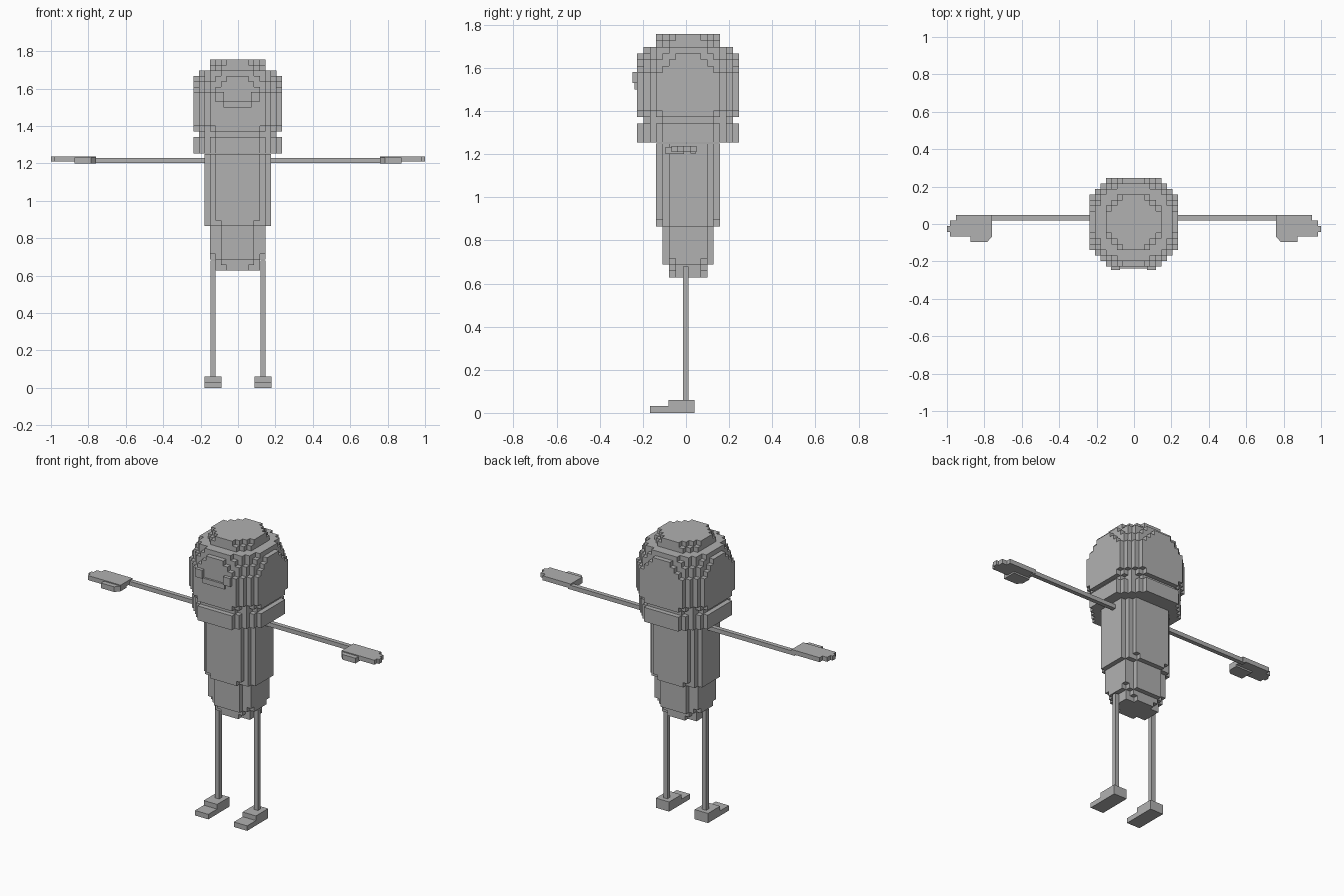
import bpy, bmesh, math
from mathutils import Vector

if "Cube" in bpy.data.objects:
    bpy.data.objects.remove(bpy.data.objects["Cube"])

V = 0.0296                    # edge length of one block
CX, CY = -0.002, 0.01         # axis of the body and head

grey = bpy.data.materials.new("grey")
grey.diffuse_color = (0.44, 0.44, 0.44, 1)
grey.use_nodes = True
grey.node_tree.nodes["Principled BSDF"].inputs["Base Color"].default_value = grey.diffuse_color


def finish(name, bm):
    bmesh.ops.recalc_face_normals(bm, faces=bm.faces)
    me = bpy.data.meshes.new(name)
    bm.to_mesh(me)
    bm.free()
    me.materials.append(grey)
    ob = bpy.data.objects.new(name, me)
    bpy.context.collection.objects.link(ob)
    return ob


def box(name, x0, x1, y0, y1, z0, z1):
    bm = bmesh.new()
    bmesh.ops.create_cube(bm, size=1)
    for v in bm.verts:
        v.co = Vector((x1 if v.co.x > 0 else x0,
                       y1 if v.co.y > 0 else y0,
                       z1 if v.co.z > 0 else z0))
    return finish(name, bm)


def prism(name, outline, z0, z1):
    bm = bmesh.new()
    face = bm.faces.new([bm.verts.new((x, y, z0)) for x, y in outline])
    ext = bmesh.ops.extrude_face_region(bm, geom=[face])
    for v in ext["geom"]:
        if isinstance(v, bmesh.types.BMVert):
            v.co.z = z1
    return finish(name, bm)


def block_solid(name, z0, layers):
    """Stack of stepped round layers: (height, half width, half depth, fullness)."""
    cells, k = set(), 0
    for count, a, b, full in layers:
        disc = [(i, j) for i in range(-a, a) for j in range(-b, b)
                if ((i + .5) / a) ** 2 + ((j + .5) / b) ** 2 < full]
        for _ in range(count):
            cells.update((i, j, k) for i, j in disc)
            k += 1
    bm = bmesh.new()
    verts = {}

    def vert(p):
        if p not in verts:
            verts[p] = bm.verts.new((CX + p[0] * V, CY + p[1] * V, z0 + p[2] * V))
        return verts[p]

    # only the exposed sides of the blocks become faces
    for c in cells:
        for ax in range(3):
            for s in (0, 1):
                n = list(c)
                n[ax] += 2 * s - 1
                if tuple(n) in cells:
                    continue
                quad = []
                for du, dv in ((0, 0), (1, 0), (1, 1), (0, 1)):
                    p = list(c)
                    p[ax] += s
                    p[(ax + 1) % 3] += du
                    p[(ax + 2) % 3] += dv
                    quad.append(vert(tuple(p)))
                bm.faces.new(quad if s else quad[::-1])
    # merge flat areas into large faces
    bmesh.ops.dissolve_limit(bm, angle_limit=math.radians(1),
                             verts=bm.verts, edges=bm.edges)
    return finish(name, bm)


# Torso: narrow hips, stepped up to the chest
block_solid("torso", 0.628, [
    (1, 4, 3, 1.05), (1, 4, 3, 1.25),
    (1, 5, 4, 1.1), (5, 5, 4, 1.25),
    (1, 6, 5, 1.1), (12, 6, 5, 1.25)])

# Head: jaw band, groove, then a domed top
block_solid("head", 1.253, [
    (3, 8, 8, 1.12), (1, 7, 7, 1.25), (1, 8, 8, 1.12), (6, 8, 8, 1.25),
    (1, 8, 8, 1.12), (1, 8, 8, 1.03), (1, 8, 8, 0.94),
    (1, 7, 7, 1.06), (1, 5, 5, 1.12), (1, 5, 5, 0.96)])

# Face: two raised squares joined by a bar
box("face_bar", -0.077, 0.073, -0.239, -0.22, 1.5, 1.532)

for side, s in (("left", 1), ("right", -1)):
    def sided(name, x0, x1, *rest):
        box(f"{side}_{name}", CX * (name == "face_square") + min(s * x0, s * x1),
            CX * (name == "face_square") + max(s * x0, s * x1), *rest)

    sided("face_square", 0.072, 0.12, -0.247, -0.22, 1.53, 1.582)

    # Leg and stepped foot
    sided("leg", 0.12, 0.147, -0.014, 0.012, 0.05, 0.68)
    sided("foot", 0.088, 0.179, -0.08, 0.04, 0, 0.06)
    sided("toe", 0.088, 0.179, -0.166, -0.08, 0, 0.031)

    # Arm and flat hand
    sided("arm", 0.16, 0.78, 0.02, 0.047, 1.203, 1.229)
    hand = [(0.76, 0.048), (0.952, 0.048), (0.952, 0.02), (0.985, 0.02),
            (0.985, -0.012), (1.0, -0.012), (1.0, -0.042), (0.985, -0.042),
            (0.985, -0.067), (0.875, -0.067), (0.76, -0.067)]
    prism(f"{side}_hand", [(s * x, y) for x, y in hand], 1.21, 1.238)
    thumb = [(0.76, -0.01), (0.875, -0.01), (0.875, -0.096),
             (0.785, -0.096), (0.76, -0.068)]
    prism(f"{side}_thumb", [(s * x, y) for x, y in thumb], 1.2, 1.232)
